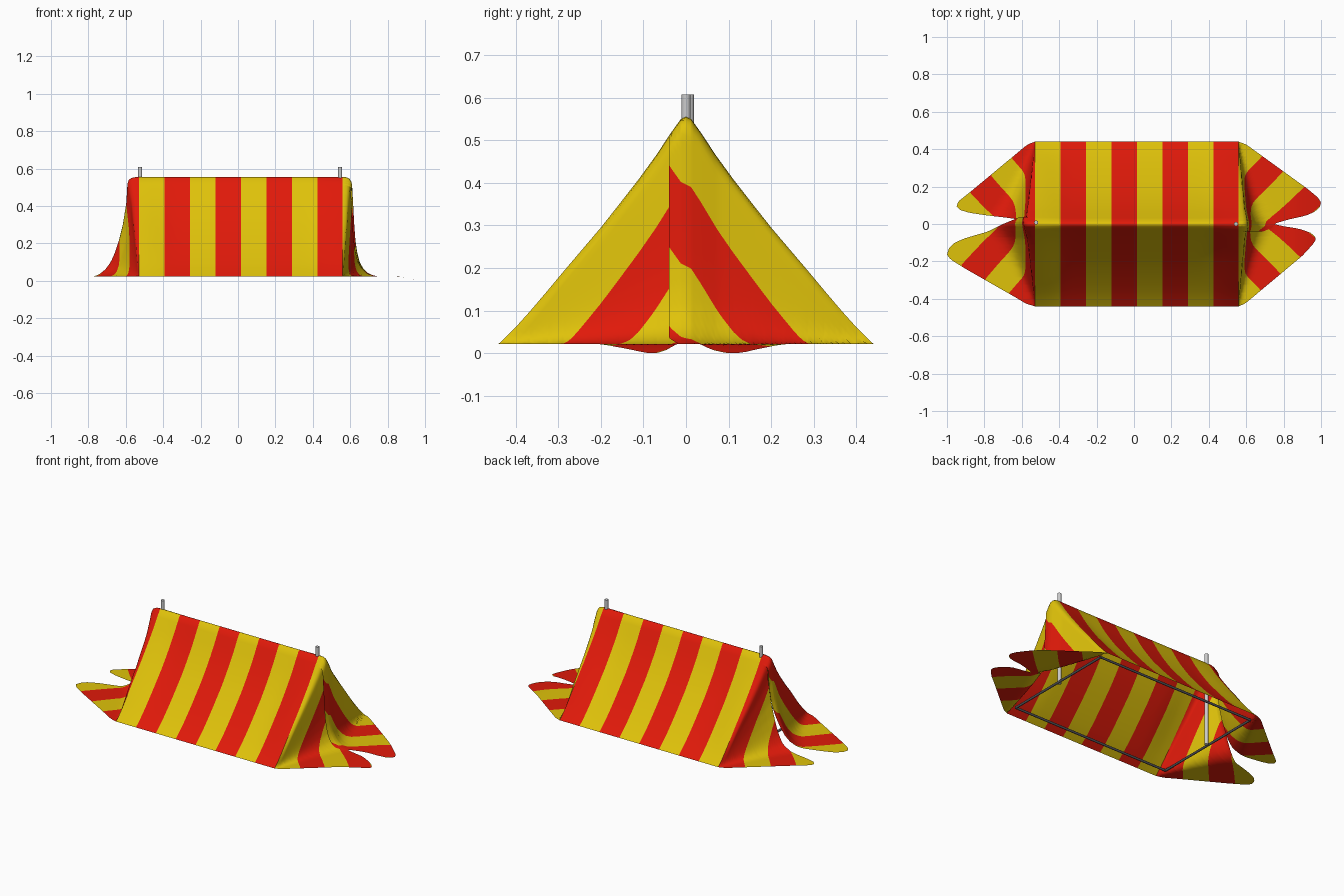
import bpy, bmesh, math
from mathutils import Vector

if "Cube" in bpy.data.objects:
    bpy.data.objects.remove(bpy.data.objects["Cube"])


def material(name, color):
    m = bpy.data.materials.new(name)
    m.diffuse_color = (*color, 1)
    m.use_nodes = True
    m.node_tree.nodes["Principled BSDF"].inputs["Base Color"].default_value = m.diffuse_color
    return m


YELLOW = material("yellow_cloth", (0.74, 0.54, 0.003))
RED = material("red_cloth", (0.75, 0.01, 0.003))
GREY = material("pole_grey", (0.55, 0.55, 0.55))
DARK = material("frame_grey", (0.09, 0.09, 0.1))

LEFT, RIGHT, FLOOR, RIDGE = -0.53, 0.56, 0.022, 0.555
STRIPE = (RIGHT - LEFT) / 8
# roof cross-section (y, z) and end wall profiles (outward, z) at the ridge
ROOF = [(0, RIDGE), (0.012, 0.55), (0.035, 0.518), (0.07, 0.465), (0.11, 0.41),
        (0.155, 0.352), (0.2, 0.295), (0.285, 0.195), (0.325, 0.147), (0.365, 0.1),
        (0.4, 0.061), (0.44, FLOOR)]
WALL_R = [(0, RIDGE), (0.02, 0.553), (0.034, 0.543), (0.041, 0.52), (0.046, 0.43),
          (0.053, 0.3), (0.059, 0.22), (0.068, 0.155), (0.082, 0.1), (0.105, 0.06),
          (0.135, 0.035), (0.18, FLOOR)]
WALL_L = [(0, RIDGE), (0.025, 0.553), (0.042, 0.543), (0.05, 0.52), (0.056, 0.42),
          (0.075, 0.3), (0.095, 0.22), (0.118, 0.15), (0.14, 0.1), (0.17, 0.06),
          (0.21, 0.035), (0.26, FLOOR)]


def lerp(points, t):
    """Piecewise linear lookup in a list of (t, value)."""
    points = sorted(points)
    if t <= points[0][0]:
        return points[0][1]
    for (a, va), (b, vb) in zip(points, points[1:]):
        if t <= b:
            return va + (vb - va) * (t - a) / (b - a)
    return points[-1][1]


def cloth(name, grid, stripe_of_row, first_red, outward):
    """Sheet from rows of points, coloured by the stripe each row belongs to."""
    bm = bmesh.new()
    verts = [[bm.verts.new(p) for p in row] for row in grid]
    for i in range(len(grid) - 1):
        for j in range(len(grid[0]) - 1):
            f = bm.faces.new((verts[i][j], verts[i + 1][j],
                              verts[i + 1][j + 1], verts[i][j + 1]))
            f.material_index = (stripe_of_row(i) + first_red) % 2
    bmesh.ops.dissolve_degenerate(bm, dist=1e-5, edges=bm.edges)
    bmesh.ops.remove_doubles(bm, verts=bm.verts, dist=1e-5)
    bm.normal_update()
    if sum(f.normal.dot(outward) * f.calc_area() for f in bm.faces) < 0:
        bmesh.ops.reverse_faces(bm, faces=bm.faces)
    for f in bm.faces:
        f.smooth = True
    me = bpy.data.meshes.new(name)
    bm.to_mesh(me)
    bm.free()
    me.materials.append(YELLOW)
    me.materials.append(RED)
    ob = bpy.data.objects.new(name, me)
    bpy.context.collection.objects.link(ob)


# striped roof over the ridge, sagging a little between the ends
PER = 4
section = [(-y, z) for y, z in reversed(ROOF)] + ROOF[1:]
rows = []
for i in range(8 * PER + 1):
    x = LEFT + STRIPE * i / PER
    ramp = min(1, min(x - LEFT, RIGHT - x) / 0.2)
    ramp = ramp * ramp * (3 - 2 * ramp)
    row = []
    for y, z in section:
        sag = 0.018 * ramp * math.sin(math.pi * abs(y) / 0.44)
        row.append((x, y - math.copysign(0.77 * sag, y), z - 0.635 * sag))
    rows.append(row)
cloth("roof", rows, lambda i: i // PER, 0, Vector((0, 0, 1)))


def column(y, wall, edge, reach, bulge):
    """Path (outward, z) of the flap at one y, cut off at the outline."""
    h = (lerp(ROOF, abs(y)) - FLOOR) / (RIDGE - FLOOR)
    path = [(edge + x * h + bulge * min(1, x / 0.04), FLOOR + (z - FLOOR) * h)
            for x, z in wall]
    foot = path[-1][0]
    if reach >= foot:
        n = 8
        return path + [(foot + (reach - foot) * k / n, FLOOR) for k in range(1, n + 1)]
    cut = [path[0]]
    for p, q in zip(path, path[1:]):
        if q[0] > reach:
            t = max(0, (reach - p[0]) / (q[0] - p[0]))
            return cut + [(p[0] + (q[0] - p[0]) * t, p[1] + (q[1] - p[1]) * t)]
        cut.append(q)
    return cut


def along(path, arc):
    for p, q in zip(path, path[1:]):
        d = math.dist(p, q)
        if arc <= d:
            t = arc / d if d > 1e-9 else 0
            return p[0] + (q[0] - p[0]) * t, p[1] + (q[1] - p[1]) * t
        arc -= d
    return path[-1]


def flap(name, side, outline, first_red, over, droop):
    """End flap; outline lists (y, outward reach) from inner edge to corner."""
    edge, wall = (RIGHT, WALL_R) if side > 0 else (-LEFT, WALL_L)
    y0, y1 = outline[0][0], outline[-1][0]
    lo, hi = min(y0, y1), max(y0, y1)
    ys = {round(y0 + (y1 - y0) * (j / 50) ** 1.4, 4) for j in range(51)}
    ys |= {y for y, z in section if lo < y < hi}
    cols = []
    for y in sorted(ys):
        bulge = over * max(0, 1 - abs(y - y0) / 0.12)
        # stripes run straight on where the flap crosses the ridge line
        shift = 2 * (RIDGE - lerp(ROOF, abs(y))) if y * y1 < 0 else 0
        cols.append((y, column(y, wall, edge, lerp(outline, y), bulge), shift))
    per, step = 10, STRIPE / 0.71
    grid = []
    for i in range(6 * per + 1):
        row = []
        for y, path, shift in cols:
            x, z = along(path, max(0, step * i / per - shift))
            if droop and x > 0.85:
                z -= FLOOR * min(1, (x - 0.85) / (droop - 0.85)) ** 1.5
            row.append((side * x, y, z))
        grid.append(row)
    cloth(name, grid, lambda i: i // per, first_red, Vector((side, 0, 1)))


# four end flaps, each with its own rounded tip
flap("right_back_flap", 1,
     [(-0.04, 0.69), (-0.02, 0.74), (0.005, 0.76), (0.025, 0.83), (0.045, 0.92),
      (0.065, 0.965), (0.09, 0.993), (0.115, 1.0), (0.14, 0.985), (0.19, 0.925),
      (0.4, 0.635), (0.425, 0.6), (0.44, 0.56)], 0, 0.012, 1.0)
flap("right_front_flap", 1,
     [(0.0, 0.745), (-0.012, 0.8), (-0.025, 0.88), (-0.045, 0.94), (-0.065, 0.967),
      (-0.085, 0.972), (-0.11, 0.955), (-0.17, 0.9), (-0.4, 0.625), (-0.425, 0.595),
      (-0.44, 0.56)], 0, 0, 0.972)
flap("left_back_flap", -1,
     [(0.025, 0.62), (0.035, 0.69), (0.045, 0.78), (0.06, 0.88), (0.075, 0.93),
      (0.095, 0.948), (0.12, 0.94), (0.18, 0.865), (0.4, 0.6), (0.425, 0.57),
      (0.44, 0.53)], 1, 0, 0)
flap("left_front_flap", -1,
     [(0.038, 0.61), (0.025, 0.64), (0, 0.7), (-0.04, 0.78), (-0.075, 0.9),
      (-0.1, 0.96), (-0.13, 0.99), (-0.165, 1.0), (-0.19, 0.98), (-0.24, 0.9),
      (-0.4, 0.62), (-0.425, 0.58), (-0.44, 0.53)], 1, 0.015, 0)


def rod(name, a, b, radius, mat):
    a, b = Vector(a), Vector(b)
    bpy.ops.mesh.primitive_cylinder_add(vertices=16, radius=radius,
                                        depth=(b - a).length, location=(a + b) / 2)
    ob = bpy.context.object
    ob.name = name
    ob.rotation_euler = (b - a).to_track_quat('Z', 'Y').to_euler()
    ob.data.materials.append(mat)
    bpy.ops.object.shade_smooth_by_angle()


# upright poles
rod("left_pole", (-0.523, 0.008, 0.025), (-0.523, 0.008, 0.608), 0.011, GREY)
rod("right_pole", (0.546, 0, 0.025), (0.546, 0, 0.608), 0.011, GREY)

# rectangular ground frame
corners = [(-0.54, -0.37, 0.03), (0.555, -0.37, 0.03),
           (0.555, 0.37, 0.03), (-0.54, 0.37, 0.03)]
for k, side in enumerate(("front", "right", "back", "left")):
    rod(side + "_ground_bar", corners[k], corners[(k + 1) % 4], 0.007, DARK)
